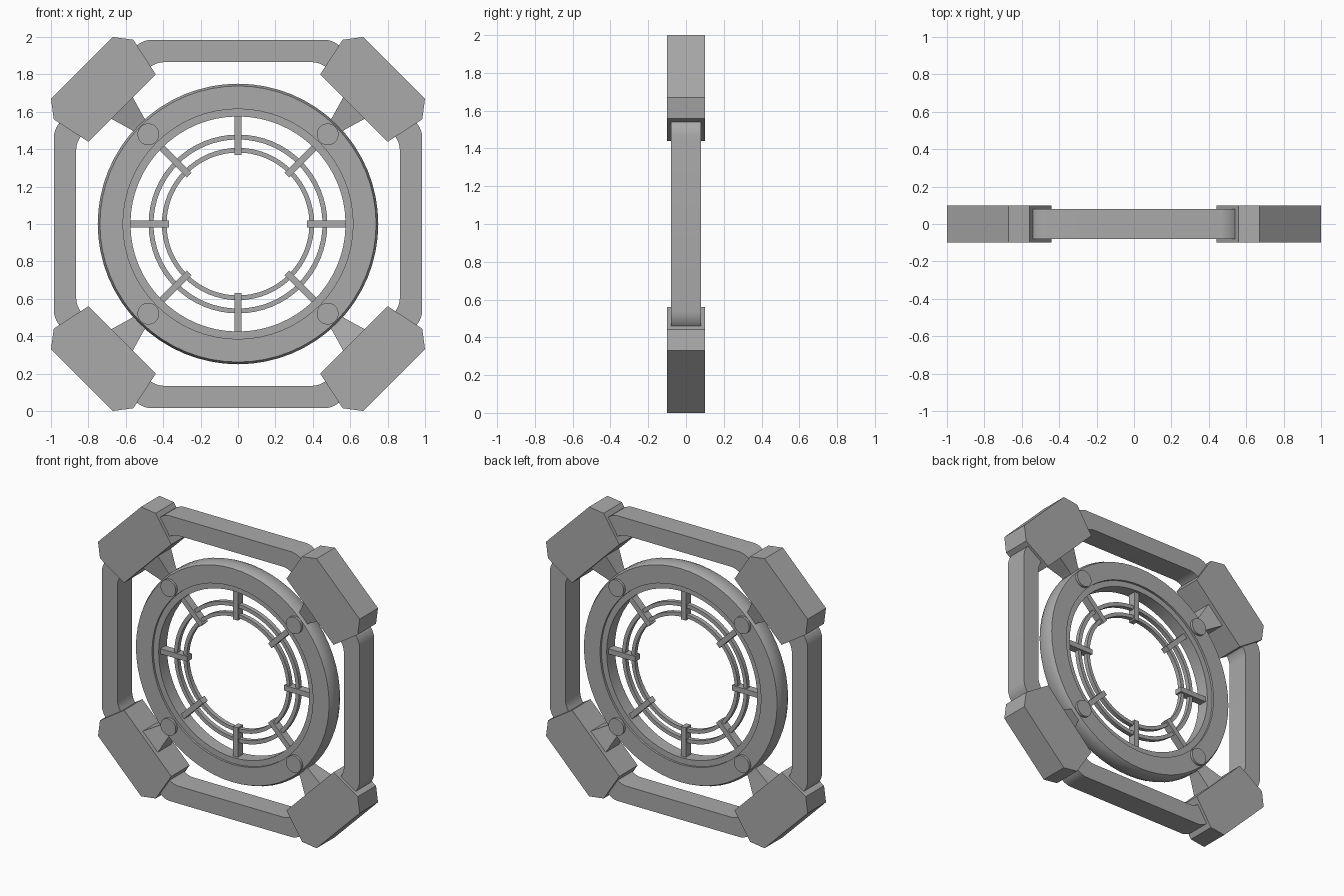
import bpy, bmesh
from math import pi, cos, sin, sqrt
from mathutils import Matrix, Vector

cube = bpy.data.objects.get("Cube")
if cube:
    bpy.data.objects.remove(cube, do_unlink=True)

GREY = (0.4, 0.4, 0.4, 1)
metal = bpy.data.materials.new("grey_metal")
metal.use_nodes = True
metal.diffuse_color = GREY
metal.node_tree.nodes["Principled BSDF"].inputs["Base Color"].default_value = GREY

CENTRE = Matrix.Translation((0, 0, 1))


def finish(name, bm, angle=0.0, smooth=False):
    """Turn about the y axis through the centre and store as an object."""
    bmesh.ops.recalc_face_normals(bm, faces=bm.faces)
    bm.transform(CENTRE @ Matrix.Rotation(angle, 4, 'Y'))
    mesh = bpy.data.meshes.new(name)
    bm.to_mesh(mesh)
    bm.free()
    mesh.materials.append(metal)
    obj = bpy.data.objects.new(name, mesh)
    bpy.context.collection.objects.link(obj)
    if smooth:
        bpy.ops.object.select_all(action='DESELECT')
        obj.select_set(True)
        bpy.context.view_layer.objects.active = obj
        bpy.ops.object.shade_smooth_by_angle(angle=pi / 6)
    return obj


def skin(loops, closed):
    """Join matching loops of points; close into a ring or cap both ends."""
    bm = bmesh.new()
    rows = [[bm.verts.new(p) for p in loop] for loop in loops]
    n = len(rows[0])
    pairs = list(zip(rows, rows[1:]))
    if closed:
        pairs.append((rows[-1], rows[0]))
    else:
        bm.faces.new(rows[0])
        bm.faces.new(rows[-1])
    for a, b in pairs:
        for i in range(n):
            j = (i + 1) % n
            bm.faces.new((a[i], a[j], b[j], b[i]))
    return bm


def ring(name, profile, sides=64):
    """Lathe a closed (radius, y) profile around the y axis."""
    turns = [2 * pi * i / sides for i in range(sides)]
    loops = [[(r * cos(t), y, r * sin(t)) for t in turns] for r, y in profile]
    finish(name, skin(loops, True), smooth=True)


def prism(outline, depth):
    return skin([[(x, y, z) for x, z in outline] for y in (-depth, depth)], False)


# Rounded octagonal outer frame
def octagon(half, corner, y):
    quarter = [(half, corner), (corner, half)]
    pts = []
    for k in range(4):
        for a, b in quarter:
            for _ in range(k):
                a, b = -b, a
            pts.append((a, y, b))
    return pts


D = 0.08
frame = skin([octagon(0.985, 0.51, -D), octagon(0.985, 0.51, D),
              octagon(0.865, 0.445, D), octagon(0.865, 0.445, -D)], True)
corners = [e for e in frame.edges
           if abs((e.verts[0].co - e.verts[1].co).normalized().y) > 0.99]
bmesh.ops.bevel(frame, geom=corners, offset=0.045, segments=5,
                profile=0.5, affect='EDGES')
finish("outer_frame", frame, smooth=True)

# Main ring with chamfered rim and recessed inner lip
half_profile = [(0.575, 0.045), (0.615, 0.045), (0.615, 0.06),
                (0.738, 0.06), (0.75, 0.035)]
ring("main_ring", half_profile + [(r, -y) for r, y in reversed(half_profile)])

# Thin inner guard rings
for name, r0, r1 in (("guard_ring_outer", 0.452, 0.478),
                     ("guard_ring_inner", 0.382, 0.407)):
    ring(name, [(r0, -0.015), (r0, 0.015), (r1, 0.015), (r1, -0.015)])

# Spokes holding the guard rings
for k in range(8):
    spoke = prism([(-0.018, 0.37), (0.018, 0.37), (0.018, 0.585), (-0.018, 0.585)], 0.027)
    finish("spoke_%d" % (k + 1), spoke, k * pi / 4)

# Corner pads, tapered arms and round pins, one set per diagonal
pad_half = [(0.255, 0.877), (0.301, 1.092), (0.233, 1.181)]
pad_outline = pad_half + [(-s, t) for s, t in reversed(pad_half)]
for k, side in enumerate(("upper_left", "lower_left", "lower_right", "upper_right")):
    angle = pi / 4 + k * pi / 2
    finish("corner_pad_" + side, prism(pad_outline, 0.1), angle)

    def section(w, d, t):
        return [(-w, -d, t), (w, -d, t), (w, d, t), (-w, d, t)]

    arm = skin([section(0.035, 0.03, 0.70), section(0.05, 0.045, 0.77),
                section(0.085, 0.075, 0.89)], False)
    finish("arm_" + side, arm, angle)

    turns = [2 * pi * i / 32 for i in range(32)]
    pin = prism([(0.058 * cos(t), 0.678 + 0.058 * sin(t)) for t in turns], 0.078)
    finish("pin_" + side, pin, angle, smooth=True)
